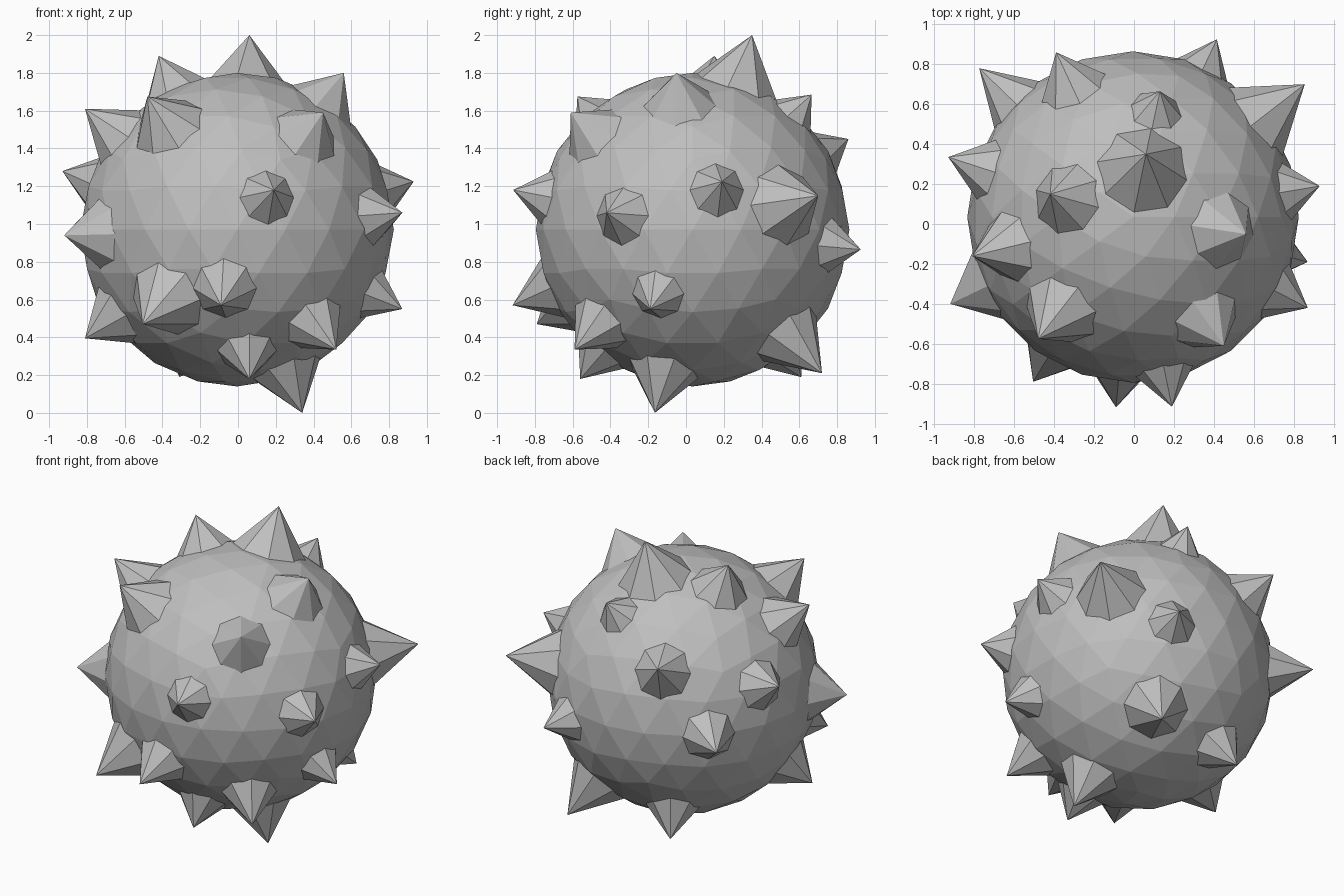
import bpy
from math import sqrt
from mathutils import Vector

cube = bpy.data.objects.get("Cube")
if cube:
    bpy.data.objects.remove(cube, do_unlink=True)

CENTRE = Vector((-0.005, 0.035, 0.97))
RADIUS = 0.83
SURFACE = 0.82   # mean distance of the faceted surface
ROOT = 0.72      # distance at which the buried spike bases sit

grey = bpy.data.materials.new("plain grey")
grey.use_nodes = True
colour = (0.52, 0.52, 0.52, 1)
grey.diffuse_color = colour
grey.node_tree.nodes["Principled BSDF"].inputs["Base Color"].default_value = colour


def finish(name):
    obj = bpy.context.object
    obj.name = obj.data.name = name
    obj.data.materials.append(grey)
    return obj


def spike(name, tip, width):
    """Eight-sided cone pointing outward; width is its radius at the surface."""
    axis = Vector(tip) - CENTRE
    length = axis.length
    height = length - ROOT
    rim = sqrt(SURFACE ** 2 - width ** 2)
    bpy.ops.mesh.primitive_cone_add(
        vertices=8, radius1=width * height / (length - rim), radius2=0,
        depth=height, location=CENTRE + axis.normalized() * (ROOT + height / 2))
    obj = finish(name)
    obj.rotation_euler = axis.to_track_quat('Z', 'Y').to_euler()


# Faceted ball
bpy.ops.mesh.primitive_ico_sphere_add(subdivisions=3, radius=RADIUS, location=CENTRE)
finish("ball_body")

# Spikes grouped by the side they point to: tip position, radius at the surface
spikes = {
    "top_spike": [
        ((0.06, 0.35, 2.0), 0.23), ((-0.42, 0.15, 1.89), 0.18),
        ((0.56, -0.05, 1.8), 0.19), ((0.13, 0.665, 1.685), 0.13)],
    "front_spike": [
        ((-0.48, -0.575, 1.675), 0.2), ((0.45, -0.61, 1.59), 0.18),
        ((0.19, -0.915, 1.18), 0.145), ((-0.505, -0.79, 0.47), 0.215),
        ((-0.09, -0.918, 0.57), 0.17), ((0.52, -0.59, 0.335), 0.17)],
    "left_spike": [
        ((0.93, 0.19, 1.225), 0.145), ((0.87, -0.42, 1.06), 0.155),
        ((0.87, -0.19, 0.55), 0.14), ((0.855, 0.7, 1.15), 0.215)],
    "right_spike": [
        ((-0.81, -0.16, 1.61), 0.18), ((-0.93, 0.335, 1.28), 0.16),
        ((-0.92, -0.4, 0.94), 0.19), ((-0.81, -0.19, 0.395), 0.18)],
    "back_spike": [
        ((-0.39, 0.86, 1.45), 0.175), ((0.415, 0.925, 0.865), 0.147),
        ((-0.775, 0.78, 0.96), 0.167), ((0.38, 0.72, 0.21), 0.2)],
    "bottom_spike": [
        ((0.06, -0.56, 0.18), 0.155), ((0.34, -0.165, 0.0), 0.19),
        ((-0.31, 0.61, 0.19), 0.165)],
}
for side, group in spikes.items():
    for number, (tip, width) in enumerate(group, 1):
        spike(f"{side}_{number}", tip, width)
